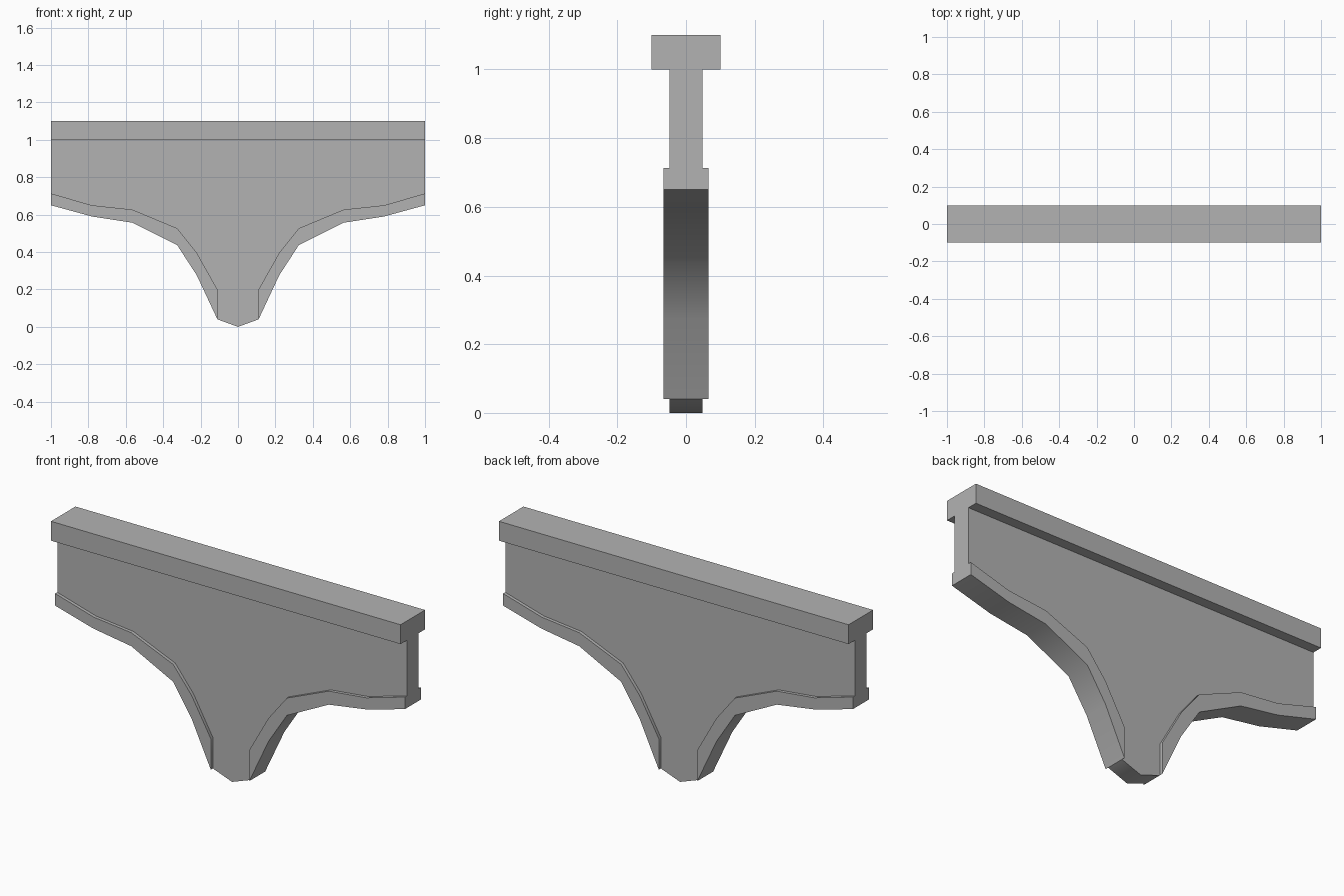
import bpy
import bmesh
import math

if "Cube" in bpy.data.objects:
    bpy.data.objects.remove(bpy.data.objects["Cube"], do_unlink=True)

GREY = (0.45, 0.45, 0.45, 1)
stone = bpy.data.materials.new("grey stone")
stone.diffuse_color = GREY
stone.use_nodes = True
stone.node_tree.nodes["Principled BSDF"].inputs["Base Color"].default_value = GREY


def extrude_profile(name, profile, half_depth):
    """Extrude an x-z outline symmetrically along y."""
    bm = bmesh.new()
    face = bm.faces.new([bm.verts.new((x, -half_depth, z)) for x, z in profile])
    grown = bmesh.ops.extrude_face_region(bm, geom=[face])
    moved = [g for g in grown["geom"] if isinstance(g, bmesh.types.BMVert)]
    bmesh.ops.translate(bm, verts=moved, vec=(0, 2 * half_depth, 0))
    bmesh.ops.recalc_face_normals(bm, faces=bm.faces)
    mesh = bpy.data.meshes.new(name)
    bm.to_mesh(mesh)
    bm.free()
    mesh.materials.append(stone)
    obj = bpy.data.objects.new(name, mesh)
    bpy.context.collection.objects.link(obj)
    bpy.ops.object.select_all(action="DESELECT")
    obj.select_set(True)
    bpy.context.view_layer.objects.active = obj
    bpy.ops.object.shade_smooth_by_angle(angle=math.radians(45))
    return obj


def mirrored(points):
    return [(-x, z) for x, z in points]


# Arch curves, from the outer end in to the foot
rim_top = [(1, 0.713), (0.78, 0.65), (0.565, 0.627),
           (0.325, 0.527), (0.22, 0.395), (0.11, 0.2)]
rim_bottom = [(1, 0.65), (0.78, 0.59), (0.565, 0.557),
              (0.325, 0.437), (0.22, 0.275), (0.11, 0.04)]

# Top slab
extrude_profile("top_slab", [(-1, 1), (1, 1), (1, 1.1), (-1, 1.1)], 0.1)

# Thin web with the pointed foot
half = [(1, 1)] + rim_top + [rim_bottom[-1]]
extrude_profile("web", half + [(0, 0)] + mirrored(half)[::-1], 0.048)

# Raised rims under each half arch
rim = rim_top + rim_bottom[::-1]
extrude_profile("left_rim", rim, 0.065)
extrude_profile("right_rim", mirrored(rim), 0.065)
